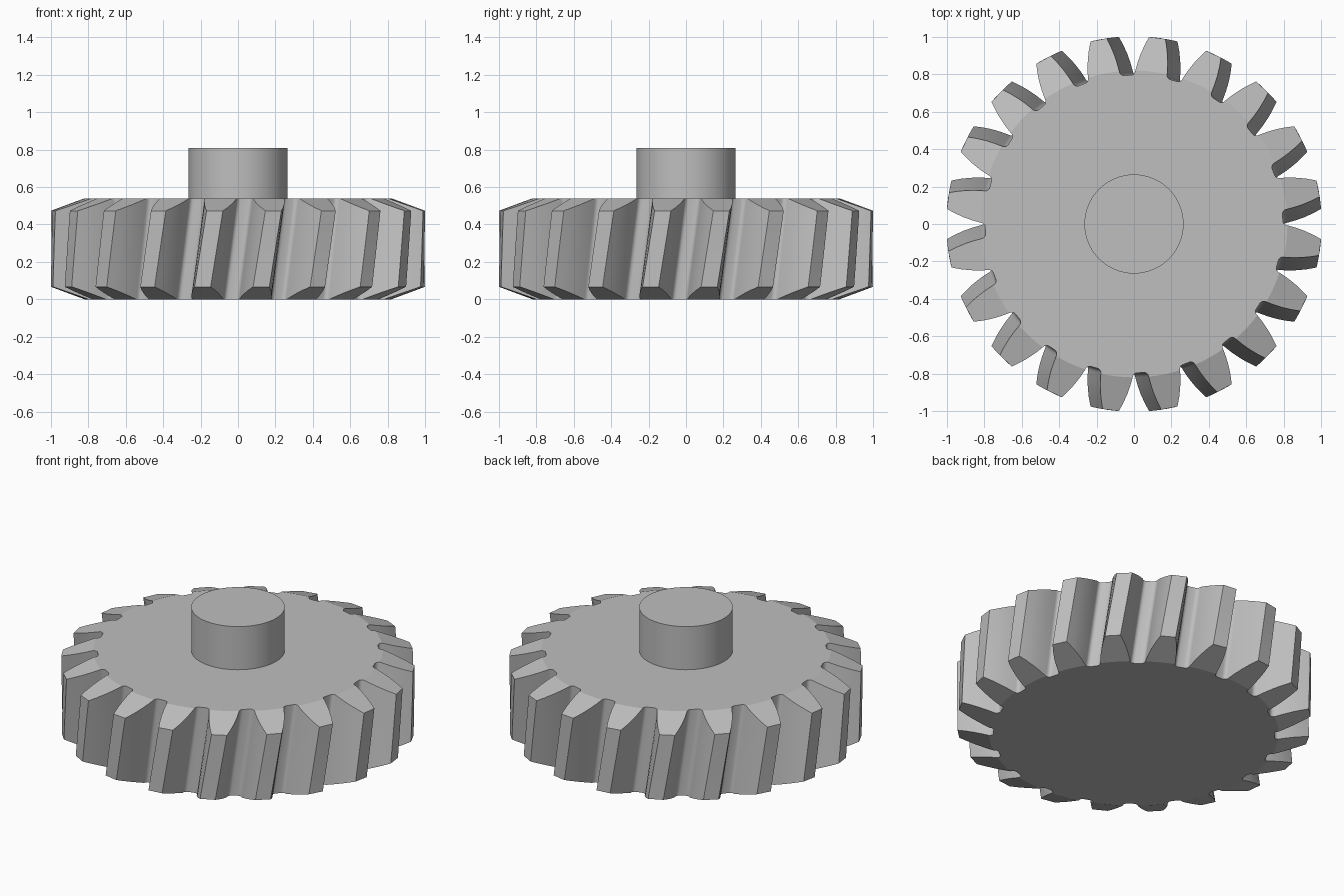
import bpy, bmesh
from math import sin, cos, tan, radians, pi

if "Cube" in bpy.data.objects:
    bpy.data.objects.remove(bpy.data.objects["Cube"], do_unlink=True)

TEETH, HEIGHT = 20, 0.54
TIP, FACE, FILLET = 1.0034, 0.82, 0.024   # tip, flat face and root fillet radii
TWIST = radians(5)                        # helix turn over the full height
LEVELS, FILLET_STEPS, FLANK_STEPS, ARC_STEPS = 6, 5, 5, 4
PITCH = 2 * pi / TEETH
HALF_BASE = radians(6)

steel = bpy.data.materials.new("light_grey_metal")
steel.use_nodes = True
grey = (0.52, 0.52, 0.52, 1)
steel.diffuse_color = grey
steel.node_tree.nodes["Principled BSDF"].inputs["Base Color"].default_value = grey


def finish(bm, name):
    """Turn a bmesh into a smooth object whose flat end faces stay flat."""
    bmesh.ops.recalc_face_normals(bm, faces=bm.faces[:])
    mesh = bpy.data.meshes.new(name)
    bm.to_mesh(mesh)
    bm.free()
    mesh.materials.append(steel)
    obj = bpy.data.objects.new(name, mesh)
    bpy.context.collection.objects.link(obj)
    bpy.ops.object.select_all(action="DESELECT")
    obj.select_set(True)
    bpy.context.view_layer.objects.active = obj
    bpy.ops.object.shade_smooth_by_angle(angle=radians(35))
    for face in mesh.polygons:
        if abs(face.normal.z) > 0.8:
            face.use_smooth = False
    return obj


def half_tooth():
    """Radius and angle from the tooth centre, from root to tip."""
    points = []
    root_half = (PITCH / 2 - HALF_BASE) * FACE
    for k in range(FILLET_STEPS):
        a = pi / 2 * k / (FILLET_STEPS - 1)
        across = root_half - FILLET + FILLET * sin(a)
        points.append((FACE - FILLET * cos(a), PITCH / 2 - across / FACE))
    for k in range(1, FLANK_STEPS):
        u = k / (FLANK_STEPS - 1)
        points.append((FACE + u * (TIP - FACE), radians(6 - 2.4 * u - 1.1 * u * u)))
    return points


# Helical gear wheel with bevelled tooth ends
half = half_tooth()
tooth = [(r, -a) for r, a in half] + [(r, a) for r, a in reversed(half)]
bm = bmesh.new()


def place(r, angle, t):
    inset = max(0, r - FACE) * tan(radians(20))
    z = inset + t * (HEIGHT - 2 * inset)
    a = angle + TWIST * (z / HEIGHT - 0.5)
    return bm.verts.new((r * cos(a), r * sin(a), z))


rings = []
for level in range(LEVELS):
    rings.append([place(r, (i + 0.5) * PITCH + a, level / (LEVELS - 1))
                  for i in range(TEETH) for r, a in tooth])
count = len(rings[0])
for lower, upper in zip(rings, rings[1:]):
    for i in range(count):
        j = (i + 1) % count
        bm.faces.new((lower[i], lower[j], upper[j], upper[i]))

# End faces: one flat disc and a sloping face on each tooth
for ring, t in ((rings[0], 0), (rings[-1], 1)):
    disc = []
    for i in range(TEETH):
        verts = ring[i * len(tooth):(i + 1) * len(tooth)]
        first, last = FILLET_STEPS - 1, len(tooth) - FILLET_STEPS
        arc = [place(FACE, (i + 0.5) * PITCH + HALF_BASE * (2 * k / ARC_STEPS - 1), t)
               for k in range(1, ARC_STEPS)]
        bm.faces.new(verts[first:last + 1] + arc[::-1])
        disc += verts[:first + 1] + arc + verts[last:]
    bm.faces.new(disc)
finish(bm, "gear_wheel")

# Round hub on top
bm = bmesh.new()
bmesh.ops.create_cone(bm, cap_ends=True, segments=64, radius1=0.265, radius2=0.265, depth=0.27)
bmesh.ops.translate(bm, verts=bm.verts[:], vec=(0, 0, HEIGHT + 0.135))
finish(bm, "hub")
